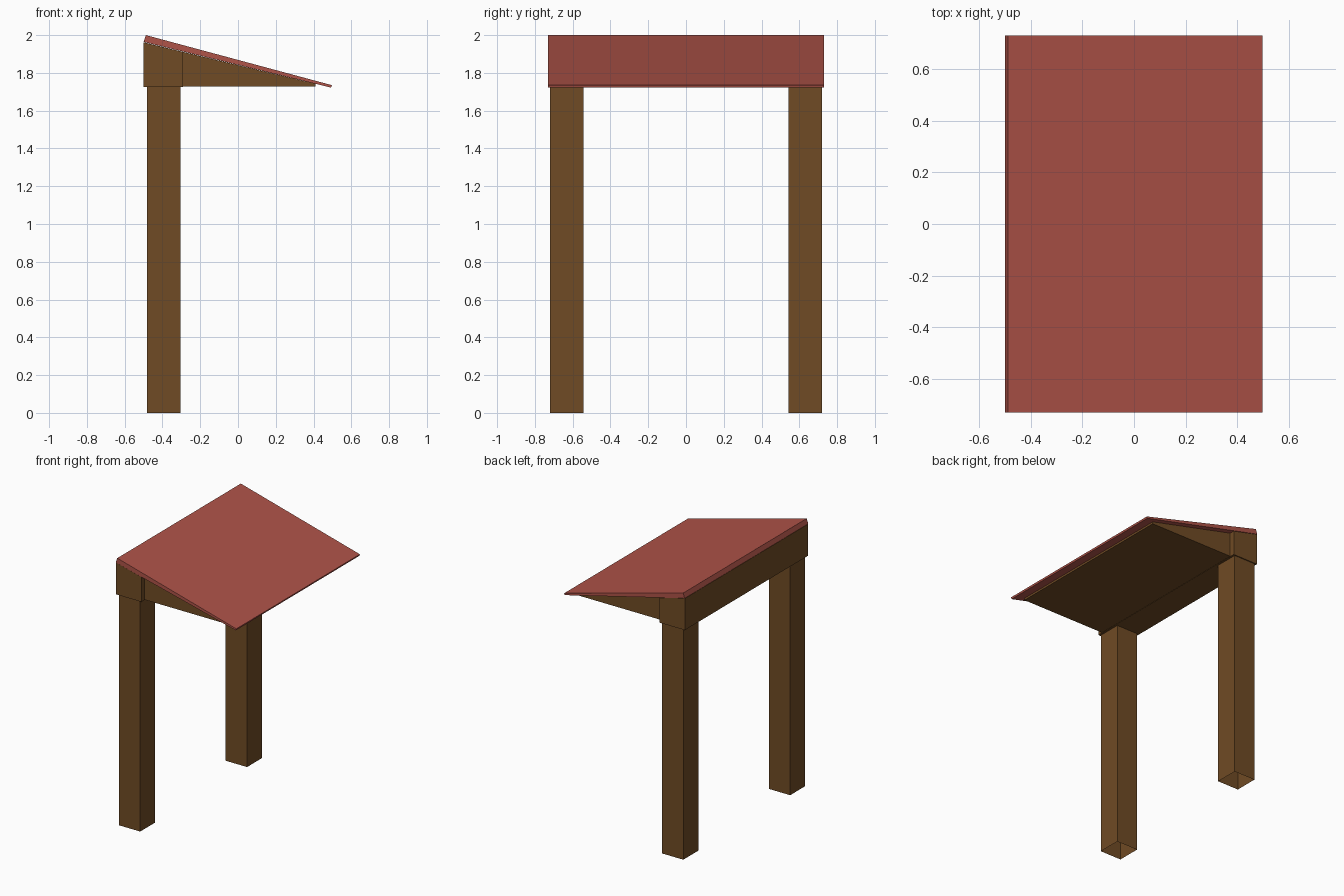
import bpy

if "Cube" in bpy.data.objects:
    bpy.data.objects.remove(bpy.data.objects["Cube"])


def material(name, rgb):
    m = bpy.data.materials.new(name)
    m.diffuse_color = (*rgb, 1.0)
    m.use_nodes = True
    m.node_tree.nodes["Principled BSDF"].inputs["Base Color"].default_value = m.diffuse_color
    return m


WOOD = material("brown wood", (0.162, 0.070, 0.018))
RED = material("red roofing", (0.428, 0.087, 0.065))


def add_mesh(name, verts, faces, mat):
    me = bpy.data.meshes.new(name)
    me.from_pydata(verts, [], faces)
    me.materials.append(mat)
    me.update()
    ob = bpy.data.objects.new(name, me)
    bpy.context.collection.objects.link(ob)
    return ob


def extrude_profile(name, profile, half_width, mat):
    """Extrude a counter-clockwise xz profile (seen from the front) along y."""
    n = len(profile)
    verts = [(x, y, z) for y in (-half_width, half_width) for x, z in profile]
    faces = [tuple(range(n)), tuple(reversed(range(n, 2 * n)))]
    for i in range(n):
        j = (i + 1) % n
        faces.append((j, i, i + n, j + n))
    return add_mesh(name, verts, faces, mat)


def post(name, y0, y1):
    """Square tube, open at the bottom and hidden top."""
    x0, x1, top = -0.482, -0.305, 1.727
    ring = [(x0, y0), (x1, y0), (x1, y1), (x0, y1)]
    verts = [(x, y, z) for z in (0, top) for x, y in ring]
    faces = [(i, (i + 1) % 4, (i + 1) % 4 + 4, i + 4) for i in range(4)]
    return add_mesh(name, verts, faces, WOOD)


# Two posts
post("front_post", -0.72, -0.543)
post("back_post", 0.543, 0.72)

# Cross beam over the posts, top cut to the roof slope
extrude_profile("cross_beam",
                [(-0.50, 1.725), (-0.29, 1.725), (-0.29, 1.911), (-0.50, 1.962)],
                0.728, WOOD)

# Tapered body under the roof, slightly narrower than the beam
extrude_profile("roof_wedge",
                [(-0.29, 1.727), (0.41, 1.727), (0.41, 1.742), (-0.29, 1.911)],
                0.69, WOOD)

# Sloping roof panel, thinner toward the low edge
extrude_profile("roof_panel",
                [(-0.50, 1.964), (0.493, 1.722), (0.497, 1.735), (-0.488, 2.0)],
                0.73, RED)
